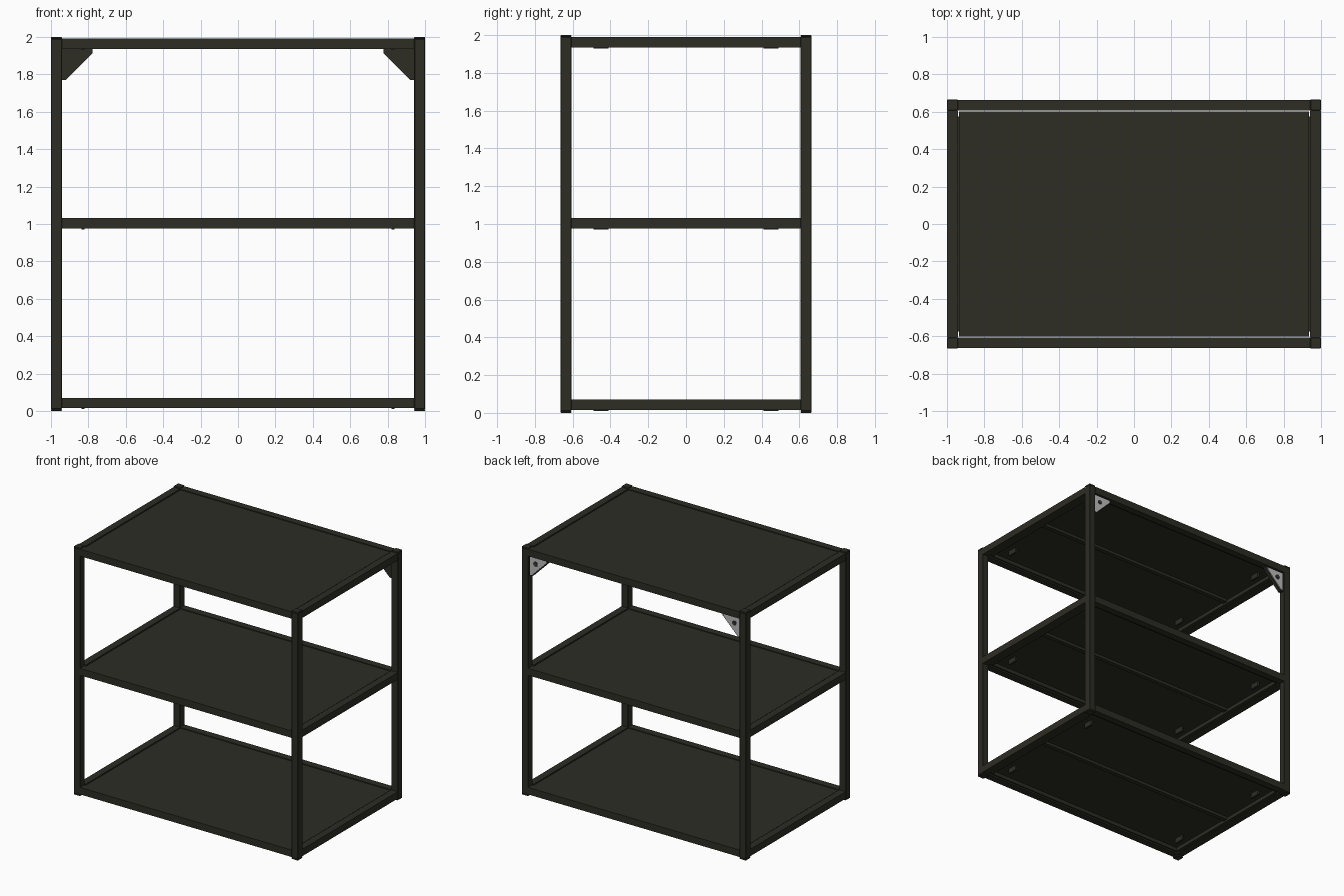
import bpy, bmesh, math

if "Cube" in bpy.data.objects:
    bpy.data.objects.remove(bpy.data.objects["Cube"])

def material(name, rgb):
    m = bpy.data.materials.new(name)
    m.diffuse_color = (*rgb, 1)
    m.use_nodes = True
    m.node_tree.nodes["Principled BSDF"].inputs["Base Color"].default_value = m.diffuse_color
    return m

FRAME = material("dark olive metal", (0.026, 0.026, 0.018))
STEEL = material("light grey steel", (0.50, 0.51, 0.50))
BOLT = material("bolt dark grey", (0.06, 0.06, 0.06))

def finish(name, bm, mat):
    bmesh.ops.recalc_face_normals(bm, faces=bm.faces)
    me = bpy.data.meshes.new(name)
    bm.to_mesh(me)
    bm.free()
    me.materials.append(mat)
    ob = bpy.data.objects.new(name, me)
    bpy.context.collection.objects.link(ob)
    return ob

def box(name, x0, x1, y0, y1, z0, z1, mat=FRAME, bevel=0.0):
    bm = bmesh.new()
    bmesh.ops.create_cube(bm, size=1)
    for v in bm.verts:
        v.co = ((x0 + x1) / 2 + v.co.x * (x1 - x0),
                (y0 + y1) / 2 + v.co.y * (y1 - y0),
                (z0 + z1) / 2 + v.co.z * (z1 - z0))
    if bevel:
        bmesh.ops.bevel(bm, geom=bm.edges[:], offset=bevel, segments=1, affect='EDGES')
    return finish(name, bm, mat)

def plate(name, points, y0, y1, mat):
    """Extrude an outline in the xz plane from y0 to y1."""
    bm = bmesh.new()
    face = bm.faces.new([bm.verts.new((x, y0, z)) for x, z in points])
    ext = bmesh.ops.extrude_face_region(bm, geom=[face])
    for v in ext["geom"]:
        if isinstance(v, bmesh.types.BMVert):
            v.co.y = y1
    return finish(name, bm, mat)

W, D, T = 1.0, 0.665, 0.058       # half width, half depth, tube size
IX, IY = W - T, D - T             # inner edges of the frame

# corner posts with end caps
for sx in (-1, 1):
    for sy in (-1, 1):
        xs = sorted((sx * IX, sx * W))
        ys = sorted((sy * IY, sy * D))
        box("corner_post", *xs, *ys, 0.01, 1.99, bevel=0.003)
        box("post_top_cap", *xs, *ys, 1.99, 2.0, bevel=0.003)
        box("post_foot", *xs, *ys, 0.0, 0.01, bevel=0.003)

# three shelves: rails, panel tray, stiffening rib and clips
for zb in (0.015, 0.975, 1.935):
    zt = zb + 0.056
    for s in (-1, 1):
        ys = sorted((s * IY, s * (D - 0.001)))
        xs = sorted((s * IX, s * (W - 0.001)))
        box("long_rail", -IX, IX, *ys, zb, zt)
        box("side_rail", *xs, -IY, IY, zb, zt)
        # folded tray edges and the ledge carrying the panel ends
        box("tray_long_edge", -0.932, 0.932, *sorted((s * 0.59, s * 0.602)), zb + 0.008, zt - 0.008)
        box("tray_side_edge", *sorted((s * 0.92, s * 0.932)), -0.59, 0.59, zb + 0.008, zt - 0.008)
        box("side_ledge", *sorted((s * 0.915, s * IX)), -0.575, 0.575, zb + 0.004, zb + 0.014)
        for t in (-1, 1):
            box("shelf_clip", s * 0.83 - 0.008, s * 0.83 + 0.008,
                t * 0.45 - 0.04, t * 0.45 + 0.04, zb - 0.005, zt - 0.02)
    box("shelf_panel", -0.935, 0.935, -0.602, 0.602, zt - 0.018, zt - 0.004)
    box("shelf_rib", -0.91, 0.91, -0.018, 0.018, zb + 0.015, zt - 0.015)

# gusset brackets in the two upper back corners
def gusset(sx, inset):
    i, top, size = inset, 1.936, 0.165
    c = 0.022                     # clipped tips
    loc = [(i, i), (size - 1.6 * i, i), (size - 1.6 * i, max(c, i + 0.006)),
           (max(c, i + 0.006), size - 1.6 * i), (i, size - 1.6 * i)]
    return [(sx * (-IX + u), top - v) for u, v in loc]

for sx in (-1, 1):
    plate("gusset_bracket", gusset(sx, 0.0), 0.618, 0.645, FRAME)
    plate("gusset_face_plate", gusset(sx, 0.007), 0.645, 0.651, STEEL)
    # washer and hexagonal bolt head
    for name, r, y, n in (("bolt_washer", 0.020, 0.653, 20), ("bolt_head", 0.013, 0.659, 6)):
        cx, cz = sx * (-IX + 0.056), 1.936 - 0.056
        ring = [(cx + r * math.cos(k * math.tau / n), cz + r * math.sin(k * math.tau / n))
                for k in range(n)]
        plate(name, ring, 0.64, y, BOLT)
